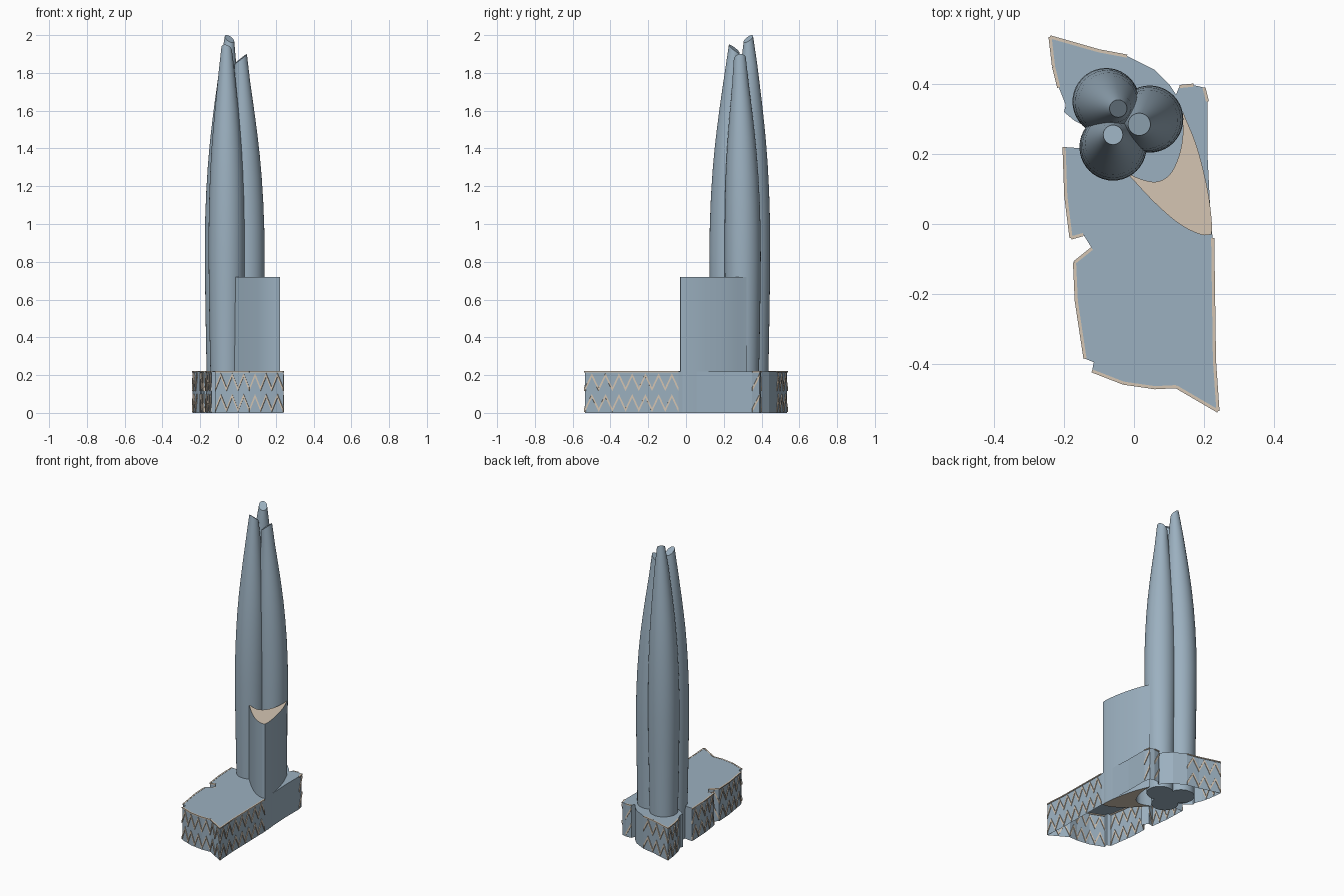
import bpy, bmesh, math
from mathutils import Vector

cube = bpy.data.objects.get("Cube")
if cube:
    bpy.data.objects.remove(cube, do_unlink=True)


def material(name, rgb):
    m = bpy.data.materials.new(name)
    m.use_nodes = True
    m.diffuse_color = (*rgb, 1)
    m.node_tree.nodes["Principled BSDF"].inputs["Base Color"].default_value = (*rgb, 1)
    return m


BLUE = material("glass blue", (0.33, 0.435, 0.525))
TAN = material("pale stone", (0.66, 0.56, 0.45))


def finish(bm, name, mats, smooth_angle=None):
    """Turn a bmesh into a named object."""
    me = bpy.data.meshes.new(name)
    bm.to_mesh(me)
    bm.free()
    for m in mats:
        me.materials.append(m)
    if smooth_angle:
        me.shade_smooth()
        me.set_sharp_from_angle(angle=math.radians(smooth_angle))
    ob = bpy.data.objects.new(name, me)
    bpy.context.collection.objects.link(ob)
    return ob


def ring(bm, points, z):
    return [bm.verts.new((p[0], p[1], z)) for p in points]


def bridge(bm, low, high):
    n = len(low)
    for i in range(n):
        j = (i + 1) % n
        bm.faces.new((low[i], low[j], high[j], high[i]))


def curve_through(points, steps=6):
    """Smooth curve through a few points, without its last point."""
    p = [Vector(q) for q in points]
    p = [2 * p[0] - p[1]] + p + [2 * p[-1] - p[-2]]
    out = []
    for a, b, c, d in zip(p, p[1:], p[2:], p[3:]):
        for k in range(steps):
            t = k / steps
            out.append(0.5 * (2 * b + (c - a) * t + (2 * a - 5 * b + 4 * c - d) * t ** 2
                              + (3 * b - a - 3 * c + d) * t ** 3))
    return out


# Podium outline, counter-clockwise, as runs: (has lattice, points)
PODIUM_TOP = 0.22
runs = [
    (True, [(.24, -.535), (.23, -.39), (.225, -.04)]),
    (False, [(.225, -.04), (.22, 0), (.21, .2), (.21, .35)]),
    (True, [(.21, .35), (.2, .39)]),
    (False, [(.2, .39), (.17, .397)]),
    (True, [(.17, .397), (.13, .393)]),
    (False, [(.13, .393), (.12, .37), (.1, .4), (.06, .44), (-.02, .48)]),
    (True, [(-.02, .48), (-.1, .495), (-.24, .535), (-.23, .45), (-.215, .39)]),
    (False, [(-.215, .39), (-.195, .34), (-.2, .32), (-.17, .295), (-.13, .275),
             (-.13, .215), (-.2, .22)]),
    (True, [(-.2, .22), (-.195, .08), (-.18, -.04), (-.145, -.03)]),
    (False, [(-.145, -.03), (-.12, -.07)]),
    (True, [(-.12, -.07), (-.17, -.11), (-.165, -.22), (-.14, -.385)]),
    (False, [(-.14, -.385), (-.115, -.395), (-.12, -.42)]),
    (True, [(-.12, -.42), (-.03, -.455), (.06, -.468), (.12, -.465), (.24, -.535)]),
]

# Podium: walls and roof, open below
bm = bmesh.new()
outline = [p for _, pts in runs for p in pts[:-1]]
low, high = ring(bm, outline, 0), ring(bm, outline, PODIUM_TOP)
bridge(bm, low, high)
bm.faces.new(high)
finish(bm, "podium", [BLUE])

# Lattice: two rows of zigzag strips and a thin rim on the decorated walls
HALF_PERIOD, STROKE = 0.034, 0.02
bm = bmesh.new()


def strip(a, b, za, zb, height):
    bm.faces.new([bm.verts.new((p.x, p.y, z)) for p, z in
                  ((a, za), (b, zb), (b, zb + height), (a, za + height))])


for lattice, pts in runs:
    if not lattice:
        continue
    count = 0
    for a, b in zip(pts, pts[1:]):
        a, b = Vector(a), Vector(b)
        n = max(1, round((b - a).length / HALF_PERIOD))
        for k in range(n):
            p, q = a.lerp(b, k / n), a.lerp(b, (k + 1) / n)
            for bottom in (0.005, 0.115):
                za, zb = bottom, bottom + 0.075
                if count % 2:
                    za, zb = zb, za
                strip(p, q, za, zb, STROKE)
            count += 1
        strip(a, b, PODIUM_TOP - 0.006, PODIUM_TOP - 0.006, 0.007)
lattice_ob = finish(bm, "podium_lattice", [TAN])
solid = lattice_ob.modifiers.new("thickness", 'SOLIDIFY')
solid.thickness = 0.009
solid.offset = 0

# Crescent wing wrapped round the towers, with pale ends
outer = [(.14, .32), (.18, .22), (.21, .1), (.222, .01), (.222, -.03)]
front = [(.222, -.03), (.19, -.03), (.13, 0), (.06, .06), (-.02, .145)]
inner = [(-.02, .145), (.03, .125), (.07, .122), (.105, .145), (.13, .2), (.14, .26), (.14, .32)]
section = [p for part in (outer, front, inner) for p in curve_through(part)]
section.reverse()
bm = bmesh.new()
low, high = ring(bm, section, 0), ring(bm, section, 0.72)
bridge(bm, low, high)
bm.faces.new(high)
bm.faces.new(low[::-1])
bm.normal_update()
for f in bm.faces:
    f.material_index = int(abs(f.normal.z) > 0.5)
finish(bm, "crescent_wing", [BLUE, TAN], 30)

# Towers: swelling shafts that lean together and end in a slanted cut
SIDES = 40
PROFILE = [(0, .082), (.2, .086), (.4, .09), (.65, .094), (.85, .096), (1.0, .095),
           (1.15, .092), (1.28, .087), (1.4, .08), (1.5, .072), (1.6, .063), (1.7, .053),
           (1.8, .043)]


def tower(name, base, top, height, tip):
    base, top = Vector(base), Vector(top)
    outward = (base - Vector((-.03, .29))).normalized()
    bm = bmesh.new()
    previous = None
    for z, r in PROFILE + [(1.95, tip)]:
        last = z > 1.9
        centre = base.lerp(top, max(0, (z - 0.9) / 1.05) ** 1.5)
        z *= height / 1.95
        current = []
        for i in range(SIDES):
            a = math.tau * i / SIDES
            off = r * Vector((math.cos(a), math.sin(a)))
            drop = 0.8 * (r - off.dot(outward)) if last else 0
            current.append(bm.verts.new((*(centre + off), z - drop)))
        if previous:
            bridge(bm, previous, current)
        else:
            bm.faces.new(current[::-1])
        previous = current
    bm.faces.new(previous)
    finish(bm, name, [BLUE], 35)


tower("tower_back", (-.08, .35), (-.045, .33), 2.0, .025)
tower("tower_left", (.045, .3), (.015, .285), 1.9, .032)
tower("tower_front", (-.06, .22), (-.06, .255), 1.95, .028)
